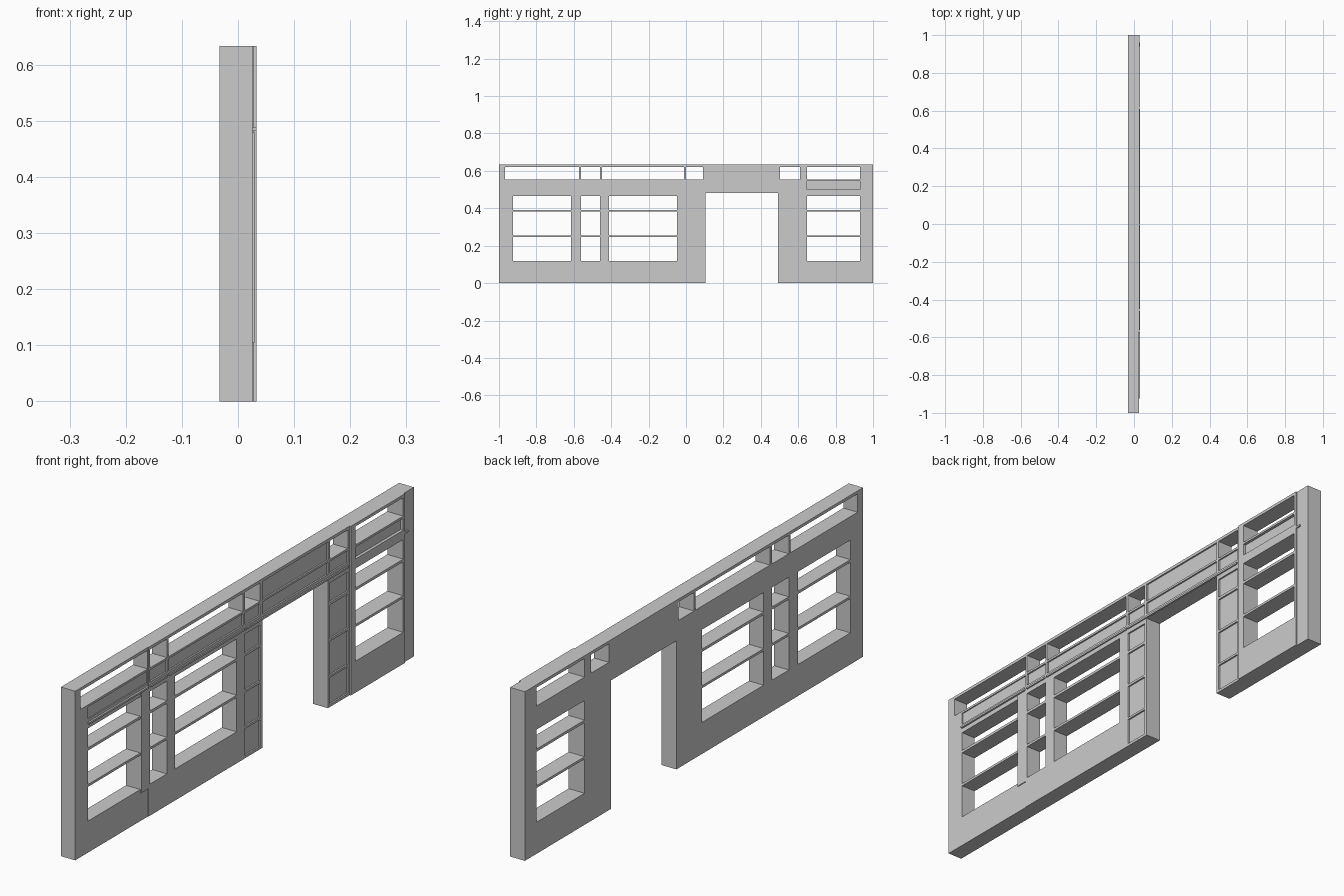
import bpy, bmesh

if "Cube" in bpy.data.objects:
    bpy.data.objects.remove(bpy.data.objects["Cube"])

BACK, FACE, PROUD = -0.033, 0.028, 0.033


def finish(name, bm):
    bmesh.ops.recalc_face_normals(bm, faces=bm.faces)
    me = bpy.data.meshes.new(name)
    bm.to_mesh(me)
    bm.free()
    ob = bpy.data.objects.new(name, me)
    bpy.context.collection.objects.link(ob)
    return ob


def boxes(name, items):
    """One mesh of boxes, each (x0, x1, y0, y1, z0, z1)."""
    bm = bmesh.new()
    for x0, x1, y0, y1, z0, z1 in items:
        vs = bmesh.ops.create_cube(bm, size=1)["verts"]
        for v in vs:
            v.co.x = x1 if v.co.x > 0 else x0
            v.co.y = y1 if v.co.y > 0 else y0
            v.co.z = z1 if v.co.z > 0 else z0
    return finish(name, bm)


def cut(ob, cutter):
    m = ob.modifiers.new("cut", "BOOLEAN")
    m.operation = "DIFFERENCE"
    m.solver = "EXACT"
    m.object = cutter
    cutter.hide_render = True
    cutter.hide_viewport = True
    cutter.display_type = "WIRE"


# wall slab: plan outline with a slightly proud right-hand bay, extruded up
plan = [(BACK, -1), (FACE - 0.002, -1), (FACE - 0.002, -0.57), (FACE, -0.57),
        (FACE, 0.62), (PROUD, 0.62), (PROUD, 0.94), (FACE, 0.94),
        (FACE, 1), (BACK, 1)]
bm = bmesh.new()
f = bm.faces.new([bm.verts.new((x, y, 0)) for x, y in plan])
top = bmesh.ops.extrude_face_region(bm, geom=[f])["geom"]
bmesh.ops.translate(bm, vec=(0, 0, 0.633),
                    verts=[g for g in top if isinstance(g, bmesh.types.BMVert)])
wall = finish("partition_wall", bm)

# through openings: doorway, transoms and windows; thin shelves stay between
windows = [(-0.925, -0.615), (-0.561, -0.46), (-0.412, -0.048), (0.647, 0.93)]
transoms = [(-0.968, -0.572), (-0.561, -0.46), (-0.45, -0.01),
            (0.0, 0.091), (0.503, 0.61), (0.647, 0.93)]
tiers = [(0.118, 0.246), (0.255, 0.382), (0.392, 0.465)]
holes = [(-0.1, 0.1, 0.104, 0.492, -0.1, 0.481)]
holes += [(-0.1, 0.1, a, b, 0.553, 0.622) for a, b in transoms]
holes += [(-0.1, 0.1, a, b, *t) for a, b in windows for t in tiers]
cut(wall, boxes("opening_cutter", holes))

# shallow recessed panels: frieze, over-door panel and door pilasters
frieze = [(-0.925, -0.572)] + transoms[1:4] + [(0.104, 0.492)] + transoms[4:]
recess = [(0.022, 0.1, a, b, 0.5, 0.545) for a, b in frieze]
recess.append((0.022, 0.1, 0.104, 0.492, 0.553, 0.622))
for a, b in transoms[3:5]:
    recess += [(0.022, 0.1, a, b, *t) for t in [(0.01, 0.11)] + tiers]
cut(wall, boxes("panel_cutter", recess))

# thin moulding below the frieze
runs = [(-0.925, -0.572), (-0.561, -0.46), (-0.45, -0.005),
        (0.0, 0.61), (0.647, 0.96)]
boxes("frieze_moulding", [(0.02, PROUD, a, b, 0.482, 0.489) for a, b in runs])

# flat pilaster beside the left window
boxes("left_pilaster", [(0.015, FACE + 0.001, -0.613, -0.567, 0.105, 0.48)])
